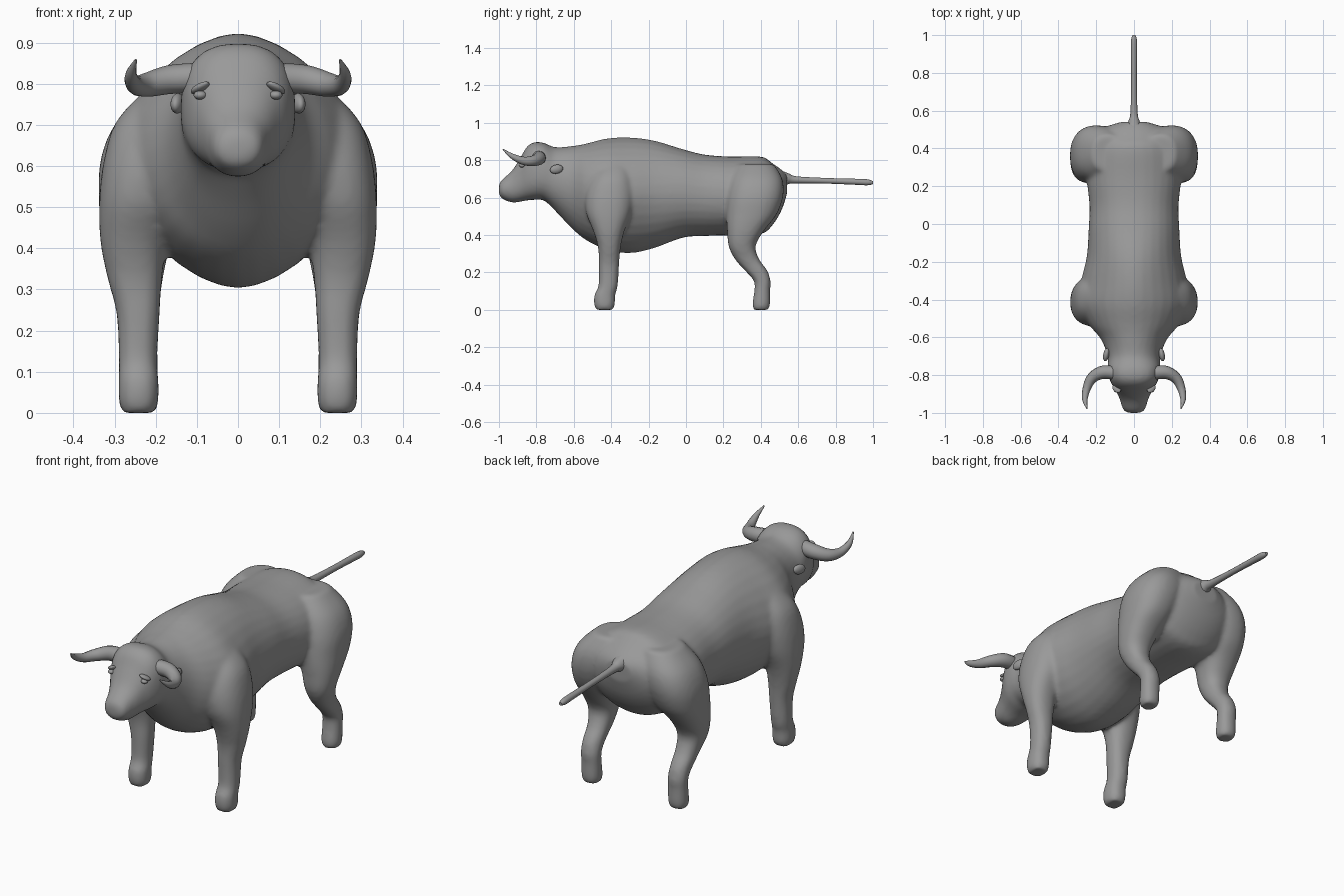
import bpy, bmesh, math
from mathutils import Vector

cube = bpy.data.objects.get("Cube")
if cube:
    bpy.data.objects.remove(cube, do_unlink=True)

hide = bpy.data.materials.new("grey hide")
hide.use_nodes = True
GREY = (0.32, 0.32, 0.32, 1)
hide.diffuse_color = GREY
hide.node_tree.nodes["Principled BSDF"].inputs["Base Color"].default_value = GREY


def add_object(name, data):
    obj = bpy.data.objects.new(name, data)
    bpy.context.scene.collection.objects.link(obj)
    data.materials.append(hide)
    return obj


def select_only(obj):
    bpy.ops.object.select_all(action='DESELECT')
    obj.select_set(True)
    bpy.context.view_layer.objects.active = obj


def smooth_rows(rows, steps=4):
    """Catmull-Rom interpolation of rows of numbers."""
    rows = [Vector(r) for r in rows]
    out = []
    for i in range(len(rows) - 1):
        a, b, c = rows[max(i - 1, 0)], rows[i], rows[i + 1]
        d = rows[min(i + 2, len(rows) - 1)]
        for s in range(steps):
            t = s / steps
            out.append(b + (c - a) * (t / 2)
                       + (a * 2 - b * 5 + c * 4 - d) * (t * t / 2)
                       + (b * 3 - a - c * 3 + d) * (t ** 3 / 2))
    return out + [rows[-1]]


def loft(bm, rings, sides=32):
    """Skin rings of (centre, half axis, half axis, roundness) and cap the ends."""
    loops = []
    for centre, u, v, power in rings:
        loop = []
        for k in range(sides):
            a = math.tau * k / sides
            c, s = math.cos(a), math.sin(a)
            p = centre + u * math.copysign(abs(c) ** (2 / power), c) \
                + v * math.copysign(abs(s) ** (2 / power), s)
            loop.append(bm.verts.new(p))
        loops.append(loop)
    for lo, hi in zip(loops, loops[1:]):
        for k in range(sides):
            n = (k + 1) % sides
            bm.faces.new((lo[k], lo[n], hi[n], hi[k]))
    bm.faces.new(loops[0])
    bm.faces.new(loops[-1])


# Torso, neck and head: y, bottom, top, half width, roundness
TORSO = [
    (-1.0, .615, .672, .034, 2), (-.983, .594, .697, .058, 2.1),
    (-.93, .573, .745, .075, 2.2), (-.885, .578, .815, .095, 2.3),
    (-.85, .585, .873, .117, 2.4), (-.81, .588, .897, .134, 2.5),
    (-.76, .585, .893, .14, 2.4), (-.7, .53, .87, .14, 2.1),
    (-.61, .435, .876, .175, 2), (-.53, .37, .89, .24, 1.9),
    (-.42, .32, .917, .295, 1.75), (-.3, .303, .922, .28, 1.75),
    (-.17, .33, .905, .25, 1.9), (-.02, .385, .86, .24, 2.05),
    (.1, .395, .83, .236, 2.1), (.24, .398, .82, .25, 2.1),
    (.4, .405, .82, .25, 2), (.46, .45, .785, .22, 2),
    (.51, .53, .75, .16, 2), (.54, .62, .72, .07, 2),
]
# Legs: z, front y, back y, inner x, outer x
FRONT_LEG = [
    (0, -.48, -.39, .2, .283), (.03, -.492, -.38, .193, .29),
    (.08, -.49, -.378, .193, .29), (.13, -.468, -.365, .196, .29),
    (.24, -.466, -.358, .19, .295), (.33, -.47, -.35, .184, .318),
    (.42, -.495, -.33, .17, .335), (.52, -.535, -.29, .12, .337),
    (.62, -.54, -.27, .07, .325), (.71, -.51, -.28, .05, .295),
    (.79, -.46, -.3, .04, .22),
]
HIND_LEG = [
    (0, .362, .44, .2, .283), (.03, .355, .45, .195, .288),
    (.1, .365, .45, .195, .288), (.155, .363, .452, .195, .29),
    (.21, .315, .435, .195, .293), (.27, .262, .392, .19, .3),
    (.34, .228, .372, .18, .318), (.42, .22, .415, .16, .332),
    (.51, .215, .485, .12, .338), (.61, .22, .52, .08, .335),
    (.7, .24, .515, .06, .3), (.78, .28, .47, .05, .22),
]

bm = bmesh.new()
loft(bm, [(Vector((0, y, (lo + hi) / 2)), Vector((w, 0, 0)),
           Vector((0, 0, (hi - lo) / 2)), e)
          for y, lo, hi, w, e in smooth_rows(TORSO)])
for side in (-1, 1):
    for leg in (FRONT_LEG, HIND_LEG):
        loft(bm, [(Vector((side * (x0 + x1) / 2, (y0 + y1) / 2, z)),
                   Vector(((x1 - x0) / 2, 0, 0)),
                   Vector((0, (y1 - y0) / 2, 0)), 2.3)
                  for z, y0, y1, x0, x1 in smooth_rows(leg)])
bmesh.ops.recalc_face_normals(bm, faces=bm.faces)
mesh = bpy.data.meshes.new("body_and_legs")
bm.to_mesh(mesh)
bm.free()
body = add_object("body_and_legs", mesh)

# Melt the legs into the torso
remesh = body.modifiers.new("blend", 'REMESH')
remesh.mode = 'VOXEL'
remesh.voxel_size = 0.011
remesh.use_smooth_shade = True
relax = body.modifiers.new("relax", 'SMOOTH')
relax.factor = 0.5
relax.iterations = 8


def tube(name, points):
    """Tapered tube through points of (x, y, z, radius)."""
    curve = bpy.data.curves.new(name, 'CURVE')
    curve.dimensions = '3D'
    curve.bevel_depth = 1
    curve.bevel_resolution = 4
    curve.use_fill_caps = True
    spline = curve.splines.new('POLY')
    rows = smooth_rows(points, 5)
    spline.points.add(len(rows) - 1)
    for point, row in zip(spline.points, rows):
        point.co = (row[0], row[1], row[2], 1)
        point.radius = row[3]
    obj = add_object(name, curve)
    select_only(obj)
    bpy.ops.object.convert(target='MESH')
    bpy.ops.object.shade_smooth_by_angle(angle=math.radians(50))


def ellipsoid(name, centre, size, turn=(0, 0, 0)):
    bm = bmesh.new()
    bmesh.ops.create_uvsphere(bm, u_segments=20, v_segments=12, radius=1)
    mesh = bpy.data.meshes.new(name)
    bm.to_mesh(mesh)
    bm.free()
    obj = add_object(name, mesh)
    obj.location, obj.scale, obj.rotation_euler = centre, size, turn
    select_only(obj)
    bpy.ops.object.shade_smooth_by_angle(angle=math.radians(60))


# Tail
tube("tail", [(0, .5, .7, .05), (0, .545, .7, .03), (0, .59, .695, .019),
              (0, .75, .69, .015), (0, .9, .685, .016),
              (0, .97, .682, .016), (0, 1, .68, .008)])

# Horns, ears, eyes and brows on both sides
for side, label in ((-1, "right"), (1, "left")):
    tube(label + "_horn", [
        (side * x, y, z, r) for x, y, z, r in (
            (.09, -.79, .815, .036), (.165, -.785, .81, .035),
            (.222, -.815, .797, .029), (.25, -.87, .797, .022),
            (.26, -.93, .822, .014), (.248, -.978, .858, .003))])
    ellipsoid(label + "_ear", (side * .147, -.692, .752),
              (.016, .036, .024), (.2, 0, side * .2))
    ellipsoid(label + "_eye", (side * .092, -.876, .772),
              (.016, .016, .011), (0, 0, side * .7))
    ellipsoid(label + "_brow", (side * .092, -.872, .79),
              (.028, .018, .01), (0, side * .45, side * .7))
